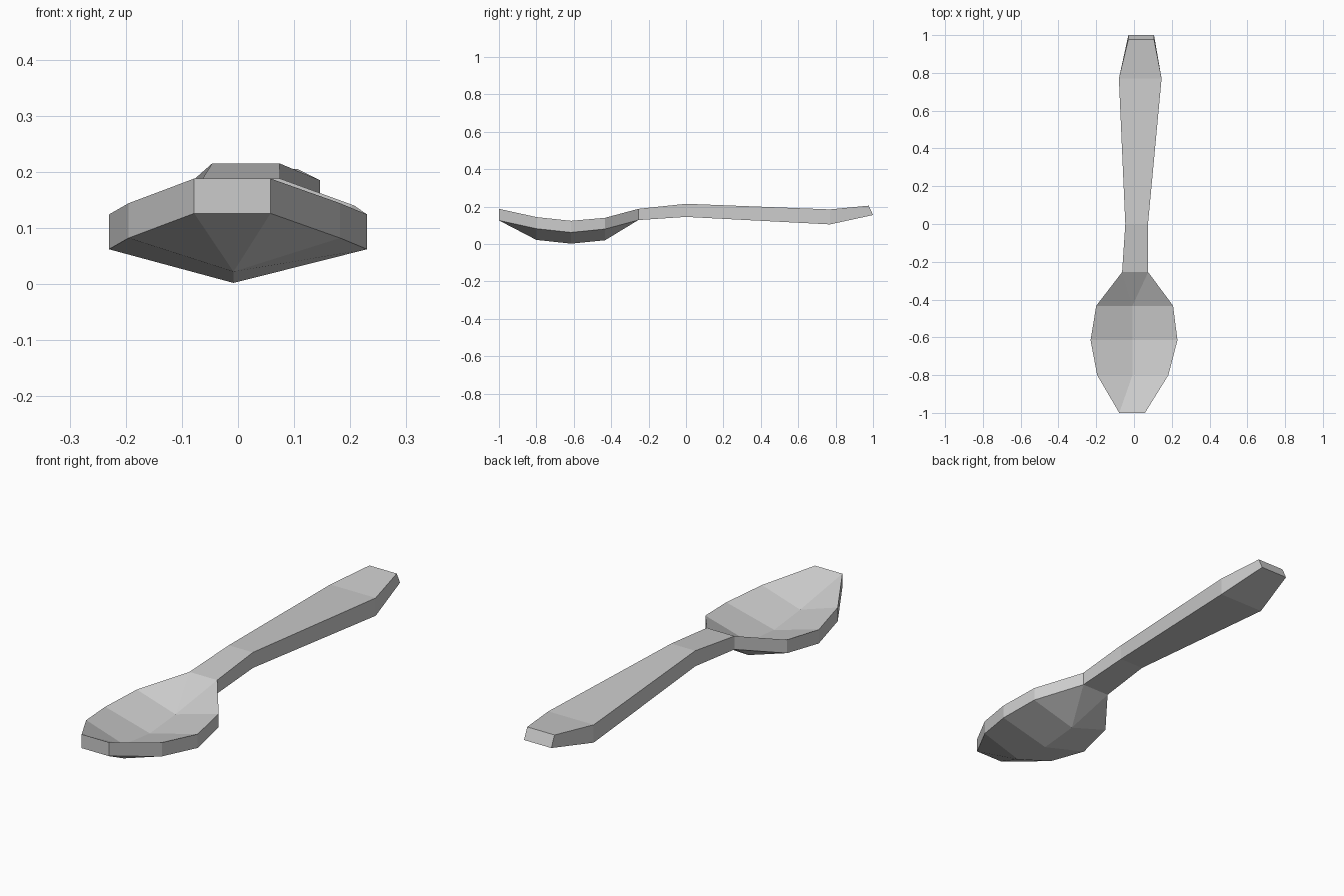
import bpy
import bmesh

cube = bpy.data.objects.get("Cube")
if cube:
    bpy.data.objects.remove(cube)

metal = bpy.data.materials.new("grey metal")
metal.use_nodes = True
grey = (0.6, 0.6, 0.6, 1)
metal.diffuse_color = grey
metal.node_tree.nodes["Principled BSDF"].inputs["Base Color"].default_value = grey

# Stations along the spoon: y, right x, left x, rim height, thickness, bowl sag
stations = [
    (-1.0, -0.078, 0.058, 0.188, 0.062, 0),
    (-0.8, -0.195, 0.182, 0.144, 0.062, 0.06),
    (-0.615, -0.23, 0.23, 0.124, 0.062, 0.06),
    (-0.433, -0.2, 0.207, 0.14, 0.06, 0.06),
    (-0.255, -0.063, 0.075, 0.188, 0.06, 0),
    (0.0, -0.046, 0.074, 0.215, 0.07, 0),
    (0.77, -0.08, 0.146, 0.185, 0.08, 0),
    (0.99, -0.03, 0.106, 0.205, 0.05, 0),
]

bm = bmesh.new()


def make_row(station, drop):
    """One row of the sheet: two edge points, with a sunk middle in the bowl."""
    y, x0, x1, z, thick, sag = station
    z -= thick * drop
    if y > 0.9:
        y += 0.01 if drop else -0.013
    points = [(x0, y, z), (x1, y, z)]
    if sag:
        points.insert(1, (-0.008, y, z - sag))
    return [bm.verts.new(p) for p in points]


def join_rows(a, b):
    """Skin two neighbouring rows, fanning where the bowl meets a straight edge."""
    if len(a) == len(b):
        for i in range(len(a) - 1):
            bm.faces.new((a[i], a[i + 1], b[i + 1], b[i]))
        return
    wide, narrow = (a, b) if len(a) > len(b) else (b, a)
    for i in range(2):
        bm.faces.new((wide[i], wide[i + 1], narrow[i]))
    bm.faces.new((wide[1], narrow[1], narrow[0]))


top = [make_row(s, 0) for s in stations]
bottom = [make_row(s, 1) for s in stations]

# Upper and lower skins with the side walls between them
for i in range(len(stations) - 1):
    join_rows(top[i], top[i + 1])
    join_rows(bottom[i], bottom[i + 1])
    for side in (0, -1):
        bm.faces.new((top[i][side], top[i + 1][side],
                      bottom[i + 1][side], bottom[i][side]))

# Bowl tip and handle end
for end in (0, -1):
    bm.faces.new((top[end][0], top[end][1], bottom[end][1], bottom[end][0]))

bmesh.ops.recalc_face_normals(bm, faces=bm.faces)
mesh = bpy.data.meshes.new("spoon")
bm.to_mesh(mesh)
bm.free()
mesh.materials.append(metal)
spoon = bpy.data.objects.new("spoon", mesh)
bpy.context.scene.collection.objects.link(spoon)
